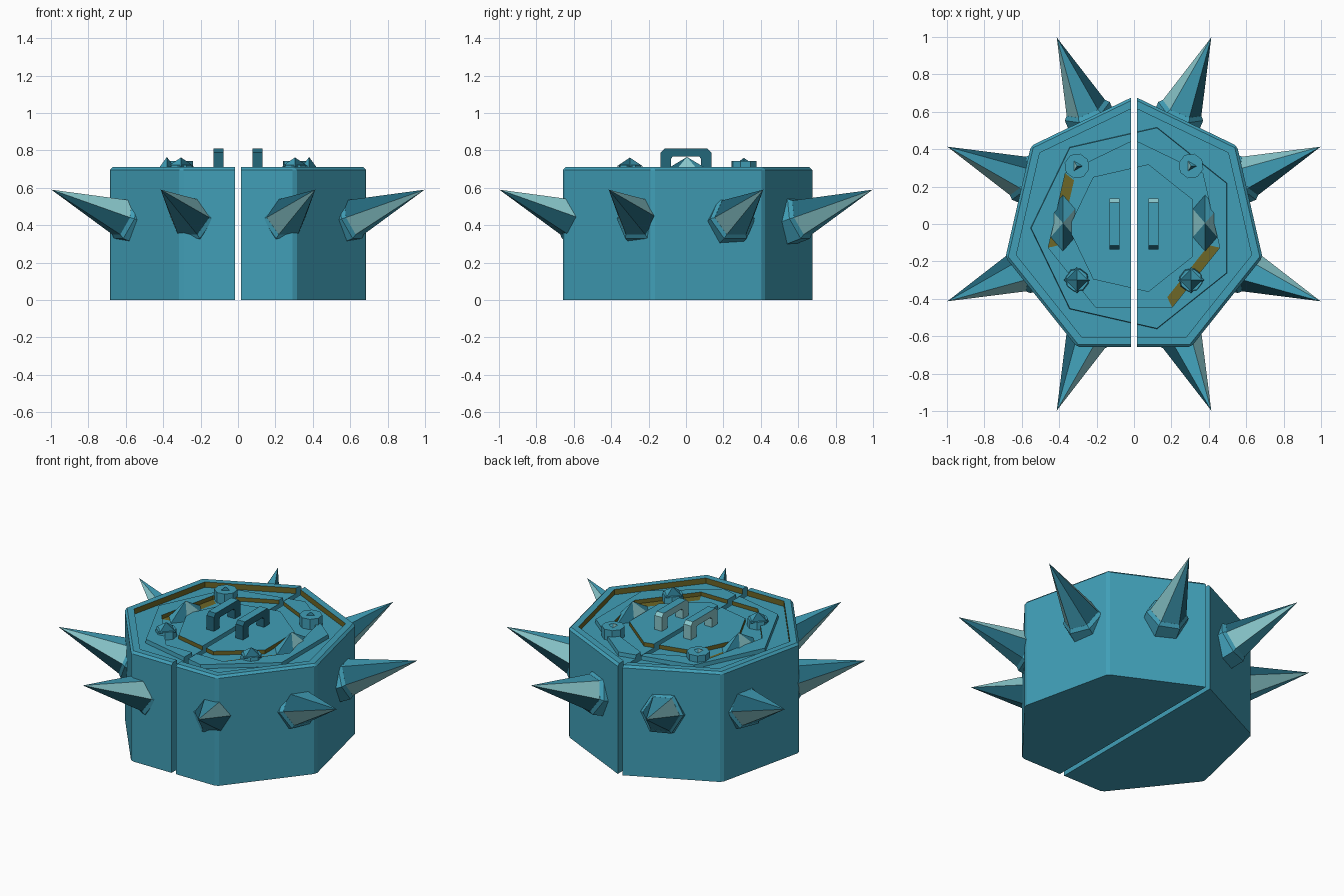
import bpy, bmesh, math
from mathutils import Matrix, Vector

if "Cube" in bpy.data.objects:
    bpy.data.objects.remove(bpy.data.objects["Cube"])

TOP, FLOOR, CY, GAP = 0.71, 0.675, -0.022, 0.016


def material(name, rgb):
    m = bpy.data.materials.new(name)
    m.diffuse_color = (*rgb, 1)
    m.use_nodes = True
    m.node_tree.nodes["Principled BSDF"].inputs["Base Color"].default_value = m.diffuse_color
    return m


MATERIALS = [material("teal", (0.052, 0.345, 0.475)), material("olive", (0.155, 0.135, 0.02)),
             material("pale_teal", (0.25, 0.57, 0.60)), material("dark_teal", (0.017, 0.135, 0.195))]
TEAL, OLIVE, PALE, DARK = range(4)


def finish(bm, name):
    bmesh.ops.recalc_face_normals(bm, faces=bm.faces[:])
    me = bpy.data.meshes.new(name)
    bm.to_mesh(me)
    bm.free()
    for m in MATERIALS:
        me.materials.append(m)
    ob = bpy.data.objects.new(name, me)
    bpy.context.collection.objects.link(ob)
    return ob


def heptagon(bm, r, z, start):
    a = [math.radians(start) + i * math.tau / 7 for i in range(7)]
    return [bm.verts.new((r * math.cos(t), CY + r * math.sin(t), z)) for t in a]


def bridge(bm, a, b, twisted):
    # triangles for twisted rings, quads for aligned ones
    faces = []
    for i in range(7):
        j = (i + 1) % 7
        if twisted:
            faces += [bm.faces.new((a[i], a[j], b[i])), bm.faces.new((b[i], a[j], b[j]))]
        else:
            faces.append(bm.faces.new((a[i], a[j], b[j], b[i])))
    return faces


# Stepped seven-sided body, cut into two halves
A, B = 90.0, 90.0 - 360 / 28
STEPS = [(0.705, 0, A), (0.705, TOP, A), (0.645, TOP, A), (0.645, FLOOR, A),
         (0.553, FLOOR, B), (0.55, TOP - 0.01, B), (0.47, TOP - 0.01, A), (0.47, FLOOR, A),
         (0.41, FLOOR, A), (0.35, FLOOR, B), (0.35, TOP - 0.01, B)]


def body_half(side):
    bm = bmesh.new()
    loops = [heptagon(bm, *s) for s in STEPS]
    bm.faces.new(loops[0])
    bm.faces.new(loops[-1])
    for k in range(len(loops) - 1):
        faces = bridge(bm, loops[k], loops[k + 1], STEPS[k][2] != STEPS[k + 1][2])
        if k in (2, 6, 9):                   # groove walls
            for f in faces:
                f.material_index = OLIVE
        if k == 7:                           # two painted floor strips
            for f in faces:
                c = f.calc_center_median()
                ang = math.degrees(math.atan2(c.y - CY, c.x))
                if abs(ang - 167) < 12 or abs(ang + 38.6) < 12:
                    f.material_index = OLIVE
    bmesh.ops.recalc_face_normals(bm, faces=bm.faces[:])
    # soften the vertical corners and the top rim
    edges = [e for e in bm.edges
             if all(math.hypot(v.co.x, v.co.y - CY) > 0.7 for v in e.verts)
             and max(v.co.z for v in e.verts) > 0.5]
    bmesh.ops.bevel(bm, geom=edges, offset=0.014, segments=1, affect='EDGES', material=0)
    cut = bmesh.ops.bisect_plane(bm, geom=bm.verts[:] + bm.edges[:] + bm.faces[:],
                                 plane_co=(side * GAP, 0, 0), plane_no=(side, 0, 0),
                                 clear_inner=True)
    rim = [g for g in cut["geom_cut"] if isinstance(g, bmesh.types.BMEdge)]
    for f in bmesh.ops.edgeloop_fill(bm, edges=rim)["faces"]:
        f.material_index = TEAL
    finish(bm, "body_half_" + ("right" if side > 0 else "left"))


def add_cone(bm, sides, r1, r2, z0, z1, mat, facets=False):
    # facets: sloping sides repeat pale, teal, dark around the axis
    m = Matrix.Translation((0, 0, (z0 + z1) / 2)) @ Matrix.Rotation(math.pi / 6, 4, 'Z')
    verts = bmesh.ops.create_cone(bm, cap_ends=True, segments=sides, radius1=r1, radius2=r2,
                                  depth=z1 - z0, matrix=m)["verts"]
    if facets:
        for f in {f for v in verts for f in v.link_faces}:
            c = f.calc_center_median()
            if len(f.verts) == 3:
                turn = math.degrees(math.atan2(c.y, c.x)) % 360
                f.material_index = (PALE, TEAL, DARK)[int(turn // 60) % 3]
    bmesh.ops.transform(bm, matrix=mat, verts=verts)


for side in (-1, 1):
    body_half(side)
    word = "right" if side > 0 else "left"

    # Carrying handle: chamfered arch, extruded along x
    outer = [(-0.135, FLOOR), (-0.135, 0.79), (-0.115, 0.81)]
    inner = [(-0.08, FLOOR), (-0.08, 0.755), (-0.07, 0.768)]
    half = outer + [(-y, z) for y, z in outer[::-1]]
    hole = inner + [(-y, z) for y, z in inner[::-1]]
    bm = bmesh.new()
    x0 = side * 0.104 - 0.026
    f = bm.faces.new([bm.verts.new((x0, y, z)) for y, z in half + hole[::-1]])
    ext = bmesh.ops.extrude_face_region(bm, geom=[f])["geom"]
    bmesh.ops.translate(bm, vec=(0.052, 0, 0),
                        verts=[v for v in ext if isinstance(v, bmesh.types.BMVert)])
    bmesh.ops.recalc_face_normals(bm, faces=bm.faces[:])
    for f in bm.faces:
        n = f.normal
        f.material_index = TEAL if n.z > 0.9 else PALE if n.x < -0.5 or n.y > 0.5 else DARK
    finish(bm, "handle_" + word)

    # Long pyramid stud
    bm = bmesh.new()
    m = Matrix.Translation((side * 0.38, 0.005, 0)) @ Matrix.Diagonal((0.075, 0.15, 1, 1)) \
        @ Matrix.Rotation(math.pi / 3 * 2 + math.pi / 6, 4, 'Z')
    add_cone(bm, 6, 1, 0, FLOOR, 0.765, m, True)
    finish(bm, "long_stud_" + word)

    # Small studs: front ones pointed, back ones flat discs with a small point
    for y in (-0.3, 0.31):
        bm = bmesh.new()
        m = Matrix.Translation((side * 0.305, y, 0))
        if y < 0:
            add_cone(bm, 8, 0.065, 0.06, FLOOR, 0.722, m)
            add_cone(bm, 4, 0.07, 0, 0.715, 0.762, m @ Matrix.Rotation(-math.pi / 6, 4, 'Z'), True)
        else:
            add_cone(bm, 8, 0.068, 0.068, FLOOR, 0.742, m)
            add_cone(bm, 3, 0.03, 0, 0.742, 0.76, m, True)
        finish(bm, "small_stud_" + word + ("_front" if y < 0 else "_back"))

# Eight tilted spikes with six-sided collars
TIP_R, TIP_Z, TILT = 1.08, 0.59, math.radians(20)
for i in range(8):
    a = math.radians(22.5 + 45 * i)
    axis = Vector((math.cos(a) * math.cos(TILT), math.sin(a) * math.cos(TILT), math.sin(TILT)))
    across = Vector((-math.sin(a), math.cos(a), 0))
    up = axis.cross(across)
    rot = Matrix((across, up, axis)).transposed().to_4x4()
    m = Matrix.Translation((TIP_R * math.cos(a), TIP_R * math.sin(a), TIP_Z)) @ rot
    bm = bmesh.new()
    add_cone(bm, 6, 0.13, 0.13, -0.55, -0.455, m)
    add_cone(bm, 6, 0.13, 0.112, -0.455, -0.435, m)
    finish(bm, f"spike_collar_{i + 1}")
    bm = bmesh.new()
    add_cone(bm, 6, 0.114, 0, -0.445, 0, m, True)
    finish(bm, f"spike_{i + 1}")
